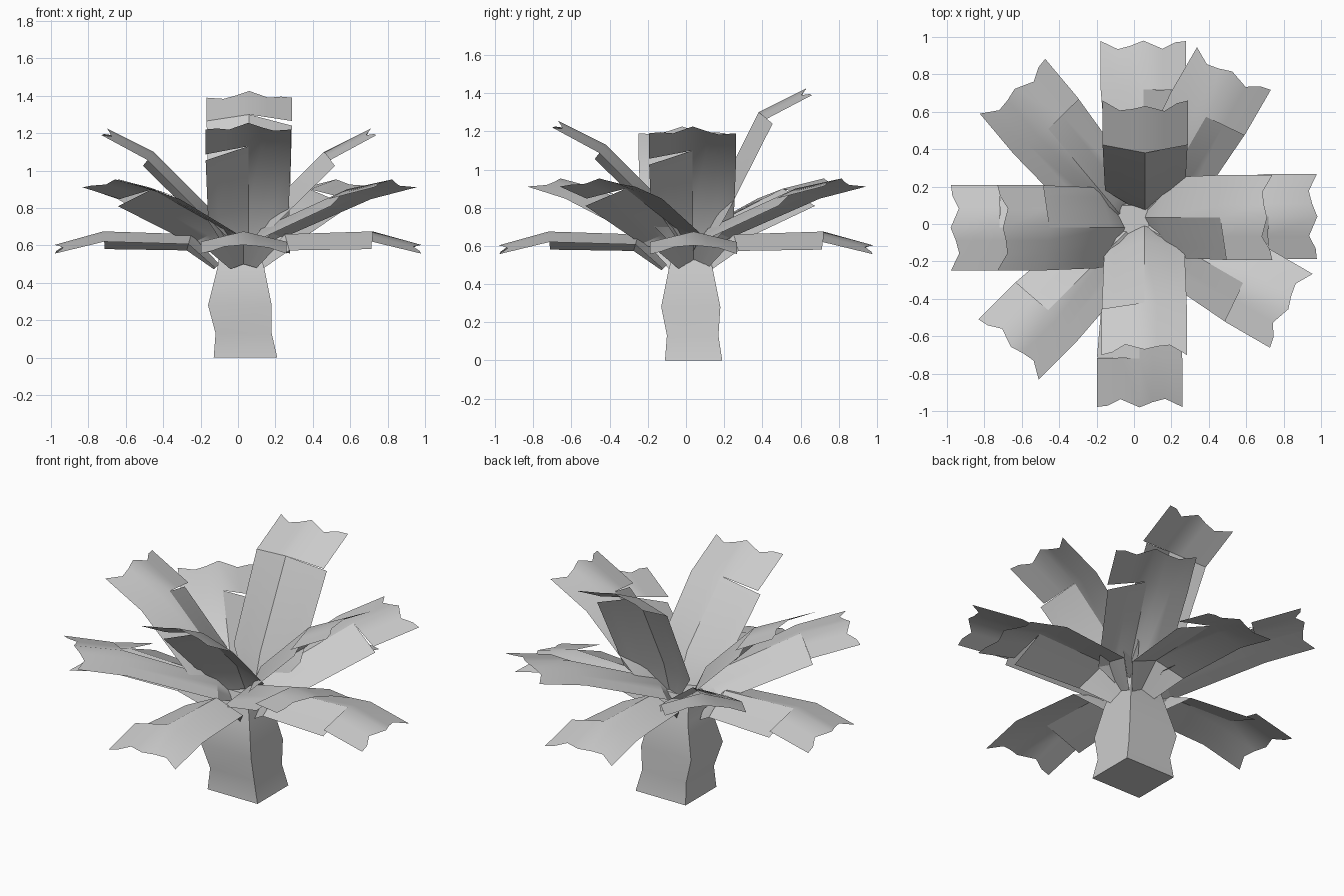
import bpy, bmesh, math
from mathutils import Vector

cube = bpy.data.objects.get("Cube")
if cube:
    bpy.data.objects.remove(cube, do_unlink=True)

grey = bpy.data.materials.new("plain_grey")
grey.use_nodes = True
COLOUR = (0.6, 0.6, 0.6, 1)
grey.diffuse_color = COLOUR
grey.node_tree.nodes["Principled BSDF"].inputs["Base Color"].default_value = COLOUR


def finish(name, bm, angle):
    """Turn a bmesh into a grey object with sharp creases."""
    mesh = bpy.data.meshes.new(name)
    bm.to_mesh(mesh)
    bm.free()
    mesh.materials.append(grey)
    obj = bpy.data.objects.new(name, mesh)
    bpy.context.collection.objects.link(obj)
    bpy.ops.object.select_all(action='DESELECT')
    obj.select_set(True)
    bpy.context.view_layer.objects.active = obj
    bpy.ops.object.shade_smooth_by_angle(angle=math.radians(angle))


def loft(bm, rows, closed=False):
    """Skin rows of points with quads."""
    rings = [[bm.verts.new(p) for p in row] for row in rows]
    for a, b in zip(rings, rings[1:]):
        n = len(a)
        for i in range(n if closed else n - 1):
            j = (i + 1) % n
            bm.faces.new((a[i], b[i], b[j], a[j]) if not closed else (a[i], a[j], b[j], b[i]))
    return rings


# Trunk: square, bulging, tapering towards the crown
bm = bmesh.new()
sections = [(0, -.13, .21, -.11, .19), (.13, -.12, .18, -.10, .17),
            (.28, -.16, .18, -.13, .18), (.48, -.11, .14, -.09, .14),
            (.62, -.09, .10, -.05, .10)]
rings = loft(bm, [[(x0, y0, z), (x1, y0, z), (x1, y1, z), (x0, y1, z)]
                  for z, x0, x1, y0, y1 in sections], closed=True)
bm.faces.new(rings[0][::-1])
bm.faces.new(rings[-1])
finish("trunk", bm, 40)

# Leaf cross-section positions and the ragged cut at the tip
ACROSS = (-1, -.75, -.45, 0, .3, .6, 1)
RAGGED = (0, -.01, -.05, -.01, -.035, -.05, 0)


def leaf(name, heading, centre, profile):
    """Creased leaf: root and blade panel, then a tip panel hinged on its left half."""
    a = math.radians(heading)
    out = Vector((math.cos(a), math.sin(a), 0))
    left = Vector((-out.y, out.x, 0))
    up = Vector((0, 0, 1))
    origin = Vector((*centre, 0))

    def row(i, fold_left, fold_right, ragged=False):
        r, z, width = profile[i]
        before, after = profile[max(i - 1, 0)], profile[min(i + 1, len(profile) - 1)]
        tangent = (out * (after[0] - before[0]) + up * (after[1] - before[1])).normalized()
        normal = left.cross(tangent) * -1
        points = []
        for u, cut in zip(ACROSS, RAGGED):
            drop = abs(u) * (fold_left if u > 0 else fold_right)
            points.append(origin + out * r + up * z + left * u * width
                          - normal * drop + tangent * (cut if ragged else 0))
        return points

    bm = bmesh.new()
    loft(bm, [row(0, .03, .04), row(1, .055, .09), row(2, .055, .095)])
    loft(bm, [row(2, .055, .055), row(3, .045, .045, True)])
    bmesh.ops.remove_doubles(bm, verts=bm.verts, dist=.0005)
    finish(name, bm, 27)


W = .228
LOW = [(.10, .50, .07), (.25, .66, .19), (.72, .675, W), (.99, .60, W)]
MID = [(.02, .58, .05), (.12, .69, .19), (.65, .90, W), (.94, .955, W)]
HIGH = [(.04, .60, .08), (.12, .77, .215), (.45, 1.10, W), (.71, 1.23, W)]
TALL = [(.04, .60, .08), (.10, .80, .215), (.35, 1.30, W), (.61, 1.43, W)]

# Crown: four drooping leaves, four rising leaves, four diagonal leaves
leaf("low_leaf_left", 0, (0, .04), LOW)
leaf("low_leaf_back", 90, (.05, 0), LOW)
leaf("low_leaf_right", 180, (0, -.02), LOW)
leaf("low_leaf_front", 270, (.03, 0), LOW)
leaf("high_leaf_left", 0, (.01, .035), HIGH)
leaf("high_leaf_back", 90, (.06, .03), TALL)
leaf("high_leaf_right", 180, (0, -.02), HIGH)
leaf("high_leaf_front", 270, (.055, .03), [(r, z + .03, w) for r, z, w in HIGH])
leaf("mid_leaf_back_left", 60, (.06, .01), MID)
leaf("mid_leaf_back_right", 130, (-.04, .01), MID)
leaf("mid_leaf_front_right", 225, (0, 0), MID)
leaf("mid_leaf_front_left", 330, (.02, .01), MID)
